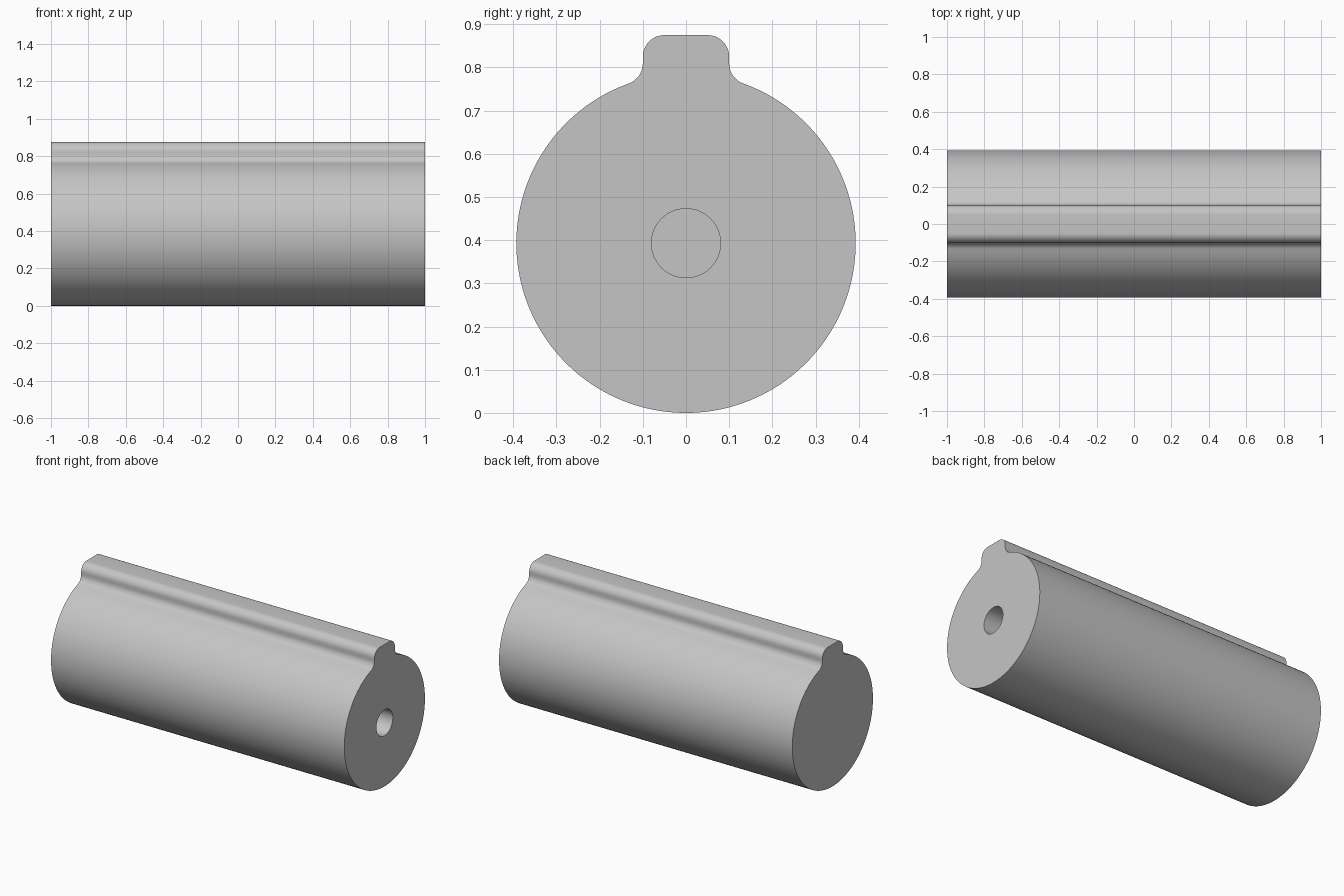
import bpy
import bmesh
from math import sin, cos, asin, pi, sqrt, radians

cube = bpy.data.objects.get("Cube")
if cube:
    bpy.data.objects.remove(cube, do_unlink=True)

LENGTH = 2.0
RADIUS = 0.393        # shaft radius, also the height of its axis
TOP = 0.875           # top of the key rib
HALF_RIB = 0.10       # half width of the rib
ROUND = 0.05          # rib corner and fillet radius
BORE_RADIUS = 0.08
BORE_DEPTH = 0.5

steel = bpy.data.materials.new("light grey steel")
steel.use_nodes = True
colour = (0.56, 0.56, 0.56, 1)
steel.diffuse_color = colour
steel.node_tree.nodes["Principled BSDF"].inputs["Base Color"].default_value = colour


def arc(cy, cz, r, start, end, steps):
    """Points on an arc in the y-z plane."""
    angles = [start + (end - start) * i / steps for i in range(steps + 1)]
    return [(cy + r * cos(a), cz + r * sin(a)) for a in angles]


def extrude_profile(name, points, x0, x1):
    """Closed y-z profile swept along x."""
    bm = bmesh.new()
    face = bm.faces.new([bm.verts.new((x0, y, z)) for y, z in points])
    swept = bmesh.ops.extrude_face_region(bm, geom=[face], use_keep_orig=True)
    moved = [v for v in swept["geom"] if isinstance(v, bmesh.types.BMVert)]
    bmesh.ops.translate(bm, verts=moved, vec=(x1 - x0, 0, 0))
    bmesh.ops.recalc_face_normals(bm, faces=bm.faces)
    mesh = bpy.data.meshes.new(name)
    bm.to_mesh(mesh)
    bm.free()
    mesh.materials.append(steel)
    obj = bpy.data.objects.new(name, mesh)
    bpy.context.collection.objects.link(obj)
    return obj


# Right half of the section: shaft, concave fillet, rounded rib corner
fillet_y = HALF_RIB + ROUND
fillet_rise = sqrt((RADIUS + ROUND) ** 2 - fillet_y ** 2)
tangent = pi / 2 - asin(fillet_y / (RADIUS + ROUND))
half = arc(0, RADIUS, RADIUS, -pi / 2, tangent, 72)
half += arc(fillet_y, RADIUS + fillet_rise, ROUND, tangent + pi, pi, 10)[1:]
half += arc(HALF_RIB - ROUND, TOP - ROUND, ROUND, 0, pi / 2, 12)
# Mirror it, leaving out the shared bottom point
section = half + [(-y, z) for y, z in reversed(half[1:])]
shaft = extrude_profile("keyed_shaft", section, -LENGTH / 2, LENGTH / 2)

# Blind bore in the +x end
circle = arc(0, RADIUS, BORE_RADIUS, 0, 2 * pi, 64)[:-1]
cutter = extrude_profile("bore_cutter", circle, LENGTH / 2 - BORE_DEPTH, LENGTH / 2 + 0.1)
cutter.hide_render = True

bore = shaft.modifiers.new("bore", 'BOOLEAN')
bore.operation = 'DIFFERENCE'
bore.solver = 'EXACT'
bore.object = cutter
bpy.ops.object.select_all(action='DESELECT')
shaft.select_set(True)
bpy.context.view_layer.objects.active = shaft
bpy.ops.object.modifier_apply(modifier=bore.name)
bpy.data.objects.remove(cutter, do_unlink=True)

bpy.ops.object.shade_smooth_by_angle(angle=radians(30))
